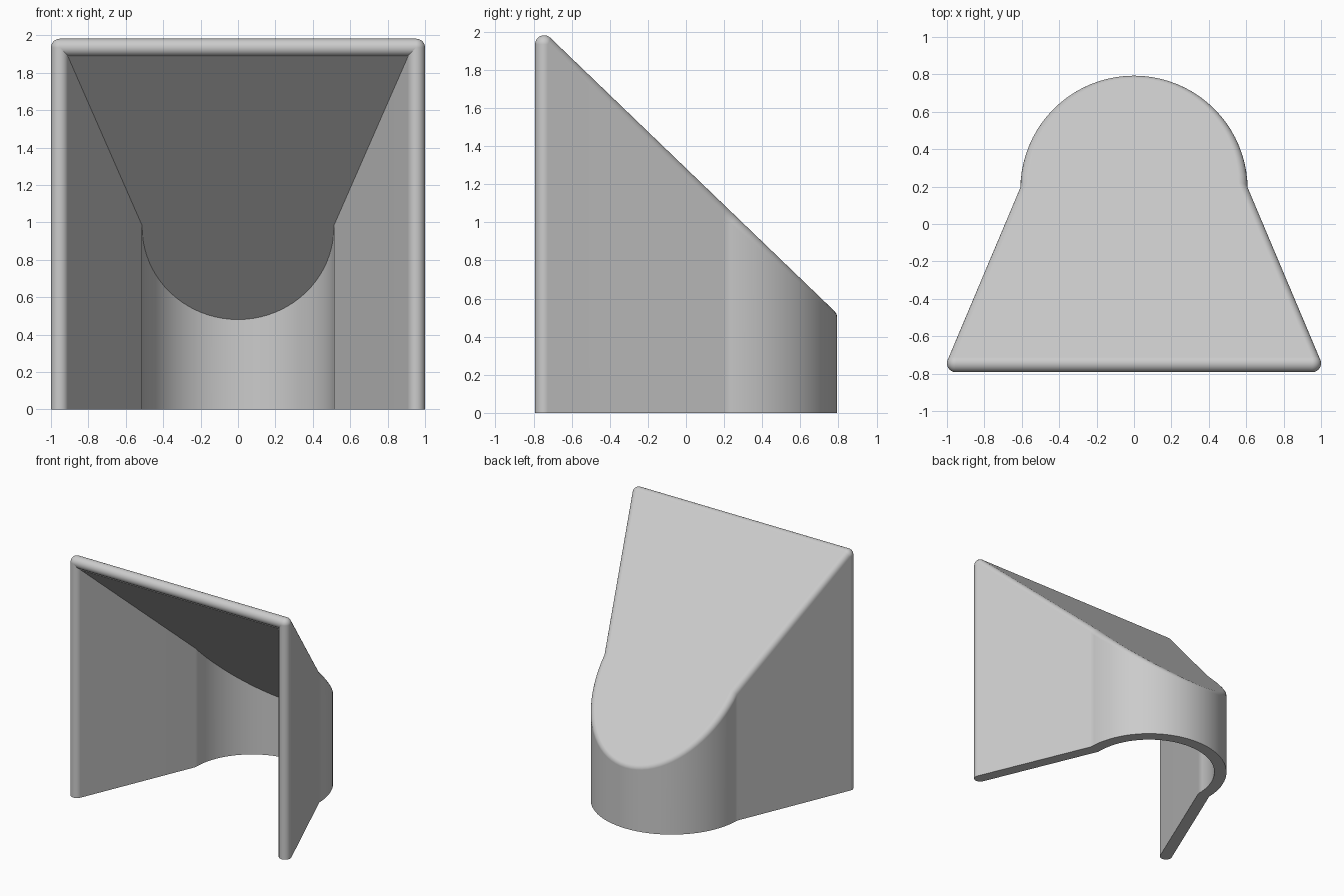
import bpy, bmesh, math
from mathutils import Vector, Matrix

cube = bpy.data.objects.get("Cube")
if cube:
    bpy.data.objects.remove(cube, do_unlink=True)

R = 0.0475                 # half the wall thickness, also the edge rounding
FRONT_X, FRONT_Y = 0.9525, -0.745
ARC_R, ARC_Y = 0.56, 0.1855
SLOPE, ROOF_Z = 0.962, 1.218
ARC_STEPS, FAN_STEPS = 40, 6

grey = bpy.data.materials.new("light_grey")
grey.use_nodes = True
colour = (0.6, 0.6, 0.6, 1)
grey.diffuse_color = colour
grey.node_tree.nodes["Principled BSDF"].inputs["Base Color"].default_value = colour

roof_normal = Vector((0, SLOPE, 1)).normalized()


def roof_height(y):
    return ROOF_Z - SLOPE * y


def make_object(name, bm):
    bmesh.ops.recalc_face_normals(bm, faces=bm.faces)
    mesh = bpy.data.meshes.new(name)
    bm.to_mesh(mesh)
    bm.free()
    obj = bpy.data.objects.new(name, mesh)
    bpy.context.collection.objects.link(obj)
    mesh.materials.append(grey)
    bpy.ops.object.select_all(action='DESELECT')
    obj.select_set(True)
    bpy.context.view_layer.objects.active = obj
    bpy.ops.object.shade_smooth_by_angle(angle=math.radians(22))
    return obj


# Plan centreline: flared wall, half-round back, flared wall
plan = [Vector((FRONT_X, FRONT_Y, 0))]
for i in range(ARC_STEPS + 1):
    a = math.pi * i / ARC_STEPS
    plan.append(Vector((ARC_R * math.cos(a), ARC_Y + ARC_R * math.sin(a), 0)))
plan.append(Vector((-FRONT_X, FRONT_Y, 0)))

# Outward direction at every plan point, mitred at the joints
sides = []
for p, q in zip(plan, plan[1:]):
    d = (q - p).normalized()
    sides.append(Vector((d.y, -d.x, 0)))
mitres = [(a + b) / (1 + a.dot(b))
          for a, b in zip([sides[0]] + sides, sides + [sides[-1]])]

# Hood shell: one wall cross-section per plan point, then the sloping roof
bm = bmesh.new()
columns = []
for p, m in zip(plan, mitres):
    inner, outer = p - R * m, p + R * m
    crest = Vector((p.x, p.y, roof_height(p.y)))
    drop = R * math.hypot(1, SLOPE)
    points = [Vector((inner.x, inner.y, roof_height(inner.y) - drop)), inner, outer]
    for k in range(FAN_STEPS + 1):
        t = k / FAN_STEPS
        direction = m.normalized().slerp(roof_normal, t)
        points.append(crest + direction * R * (m.length * (1 - t) + t))
    columns.append([bm.verts.new(c) for c in points])
for a, b in zip(columns, columns[1:]):
    for k in range(len(a) - 1):
        bm.faces.new((a[k], a[k + 1], b[k + 1], b[k]))
bm.faces.new([c[-1] for c in columns])
bm.faces.new([c[0] for c in columns])
for c in (columns[0], columns[-1]):
    bm.faces.new(c)
bm.faces.new((columns[0][0], columns[0][-1], columns[-1][-1], columns[-1][0]))
shell = make_object("hood_shell", bm)
weighted = shell.modifiers.new("flat_panels", 'WEIGHTED_NORMAL')
weighted.keep_sharp = True

# Rounded front rim: two posts, a top bar and ball corners
bm = bmesh.new()
top = roof_height(FRONT_Y)


def add_rod(length, matrix):
    bmesh.ops.create_cone(bm, cap_ends=True, segments=32, radius1=R, radius2=R,
                          depth=length, matrix=matrix)


for s in (-1, 1):
    add_rod(top, Matrix.Translation((s * FRONT_X, FRONT_Y, top / 2)))
    bmesh.ops.create_uvsphere(bm, u_segments=32, v_segments=16, radius=R,
                              matrix=Matrix.Translation((s * FRONT_X, FRONT_Y, top)))
add_rod(2 * FRONT_X, Matrix.Translation((0, FRONT_Y, top)) @ Matrix.Rotation(math.pi / 2, 4, 'Y'))
make_object("front_rim", bm)
